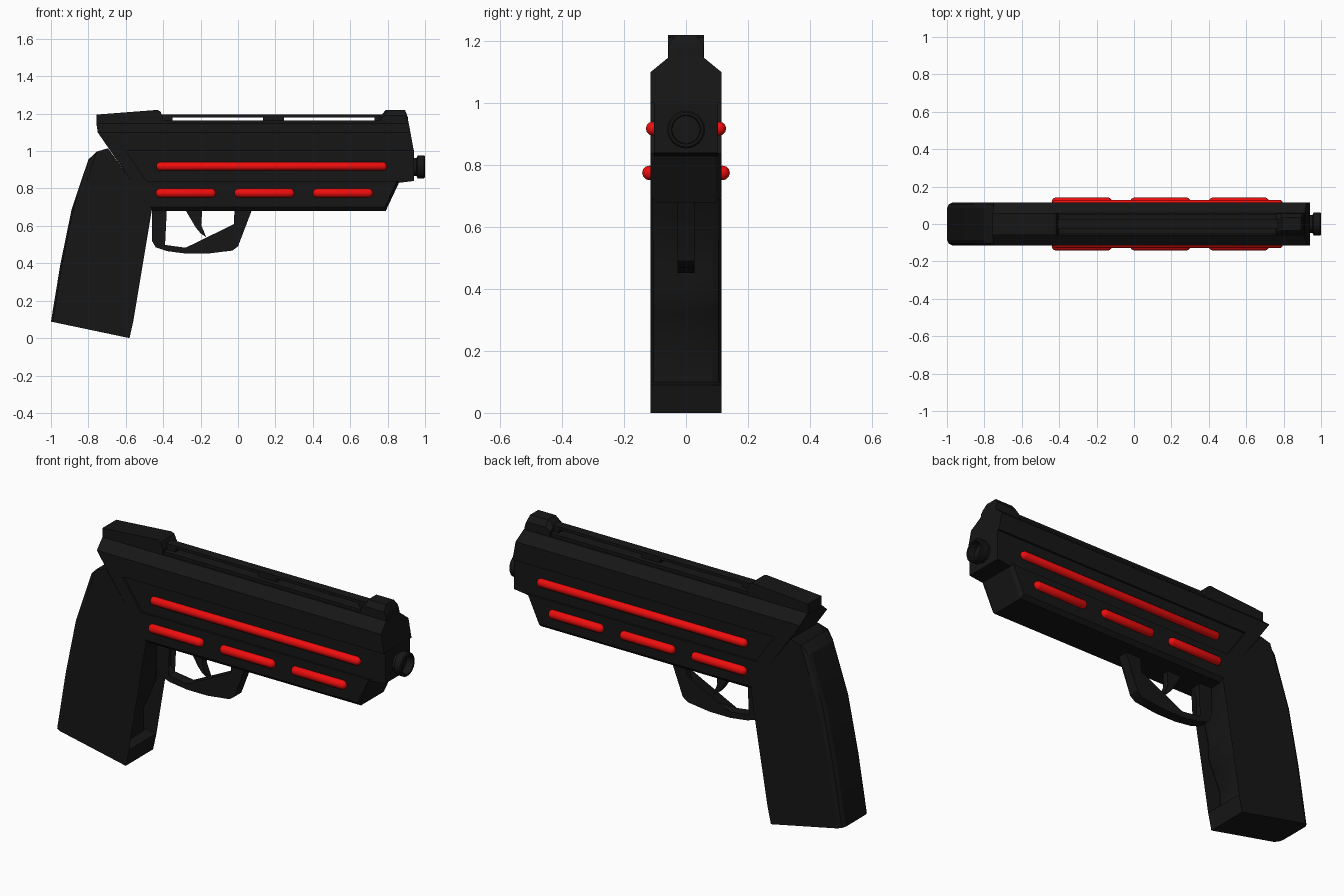
import bpy, bmesh, math
from mathutils import Matrix


def material(name, color):
    m = bpy.data.materials.new(name)
    m.diffuse_color = (*color, 1)
    return m


BLACK = material("black", (0.008, 0.008, 0.008))
RED = material("red", (0.85, 0.004, 0.004))


def finish(bm, name, mat=BLACK, smooth=None):
    bmesh.ops.recalc_face_normals(bm, faces=bm.faces)
    me = bpy.data.meshes.new(name)
    bm.to_mesh(me)
    bm.free()
    ob = bpy.data.objects.new(name, me)
    bpy.context.collection.objects.link(ob)
    me.materials.append(mat)
    if smooth:
        bpy.ops.object.select_all(action='DESELECT')
        ob.select_set(True)
        bpy.context.view_layer.objects.active = ob
        bpy.ops.object.shade_smooth_by_angle(angle=math.radians(smooth))
    return ob


def slab(name, layers, smooth=None):
    """Side profiles (x, z) at half-widths y, outermost first, mirrored across y = 0."""
    full = [(-y, p) for y, p in layers] + [(y, p) for y, p in reversed(layers)]
    bm = bmesh.new()
    rings = [[bm.verts.new((x, y, z)) for x, z in p] for y, p in full]
    n = len(rings[0])
    for a, b in zip(rings, rings[1:]):
        for i in range(n):
            j = (i + 1) % n
            bm.faces.new((a[i], a[j], b[j], b[i]))
    caps = [bm.faces.new(rings[0]), bm.faces.new(rings[-1])]
    bmesh.ops.triangulate(bm, faces=caps)
    return finish(bm, name, BLACK, smooth)


# Slide with chamfered top
slab("slide", [
    (0.115, [(-0.695, 1.02), (-0.75, 1.10), (0.922, 1.10), (0.94, 1.0), (-0.68, 1.0)]),
    (0.058, [(-0.695, 1.02), (-0.757, 1.147), (0.913, 1.147), (0.94, 1.0), (-0.68, 1.0)])])

# Recessed side panel behind the upper light strips
slab("side_panel", [(0.104, [(-0.66, 1.005), (0.94, 1.005), (0.94, 0.84), (0.86, 0.83), (-0.55, 0.83)])])

# Lower frame with chamfered underside and sloped nose
slab("lower_frame", [
    (0.115, [(-0.695, 1.02), (-0.60, 1.0), (-0.49, 0.84), (0.85, 0.84), (0.785, 0.70), (-0.47, 0.70)]),
    (0.095, [(-0.695, 1.02), (-0.60, 1.0), (-0.49, 0.84), (0.865, 0.84), (0.79, 0.68), (-0.46, 0.68)])])

# Rear sight block, top deck and front sight
slab("rear_sight", [(0.058, [(-0.757, 1.14), (-0.757, 1.195), (-0.43, 1.22), (-0.415, 1.212),
                             (-0.40, 1.18), (-0.40, 1.14)])])
slab("top_deck", [(0.05, [(-0.41, 1.14), (-0.41, 1.163), (0.80, 1.163), (0.80, 1.14)])])
slab("front_sight", [
    (0.056, [(0.76, 1.14), (0.76, 1.17), (0.785, 1.19), (0.90, 1.19), (0.908, 1.17), (0.913, 1.14)]),
    (0.034, [(0.76, 1.14), (0.76, 1.185), (0.79, 1.22), (0.893, 1.22), (0.908, 1.18), (0.913, 1.14)])])

# Thin sighting rail on three posts
slab("sight_rail", [(0.025, [(-0.41, 1.18), (-0.41, 1.195), (0.78, 1.195), (0.78, 1.18)])])
for i, (a, b) in enumerate([(-0.41, -0.35), (0.135, 0.245), (0.73, 0.79)]):
    slab(f"rail_post_{i + 1}", [(0.025, [(a, 1.155), (a, 1.185), (b, 1.185), (b, 1.155)])])

# Grip: inset outer layers round off the back and finger edges
grip_mid = [(-0.695, 1.015), (-0.735, 0.975), (-0.755, 0.997), (-0.80, 0.955), (-0.89, 0.687), (-0.95, 0.393),
            (-1.0, 0.088), (-0.58, 0.0), (-0.56, 0.09), (-0.615, 0.10), (-0.615, 0.22),
            (-0.57, 0.32), (-0.545, 0.38), (-0.54, 0.47), (-0.52, 0.56), (-0.46, 0.69)]
inset = [0, 0, 0, 1, 1, 1, 1, 0, 0, -1, -1, -1, -1, -1, -1, 0]


def shrunk(d):
    return [(x + d * k, z - (0.21 * d if i == 6 else 0)) for i, ((x, z), k) in enumerate(zip(grip_mid, inset))]


slab("grip", [(0.115, shrunk(0.03)), (0.105, shrunk(0.01)), (0.085, grip_mid)], smooth=25)

# Trigger guard loop and trigger
slab("trigger_guard", [(0.028, [
    (-0.46, 0.70), (-0.46, 0.52), (-0.44, 0.485), (-0.38, 0.465), (-0.28, 0.452), (-0.16, 0.452),
    (-0.03, 0.468), (0.0, 0.49), (0.03, 0.59), (0.08, 0.70),
    (-0.02, 0.70), (-0.02, 0.66), (0.0, 0.62), (-0.025, 0.51), (-0.05, 0.495), (-0.16, 0.483),
    (-0.28, 0.483), (-0.39, 0.498), (-0.415, 0.525), (-0.415, 0.63), (-0.38, 0.70)])], smooth=30)
slab("trigger", [(0.018, [
    (-0.29, 0.70), (-0.25, 0.66), (-0.225, 0.59), (-0.20, 0.56), (-0.17, 0.54),
    (-0.195, 0.60), (-0.205, 0.65), (-0.19, 0.70)])], smooth=30)

# Muzzle: lathed stepped tube with a shallow bore
bm = bmesh.new()
profile = [(0.93, 0.048), (0.955, 0.048), (0.96, 0.061), (0.995, 0.061), (1.0, 0.056),
           (1.0, 0.047), (0.96, 0.045), (0.96, 0.0)]
vs = [bm.verts.new((x, 0, 0.915 + r)) for x, r in profile]
es = [bm.edges.new(p) for p in zip(vs, vs[1:])]
bmesh.ops.spin(bm, geom=vs + es, cent=(0, 0, 0.915), axis=(1, 0, 0), angle=2 * math.pi, steps=24)
bmesh.ops.remove_doubles(bm, verts=bm.verts, dist=1e-5)
finish(bm, "muzzle", smooth=35)


# Glowing light strips: capsules stretched along x, on both sides
def light(name, x0, x1, y, z, r):
    bm = bmesh.new()
    bmesh.ops.create_uvsphere(bm, u_segments=12, v_segments=9, radius=r,
                              matrix=Matrix.Rotation(math.pi / 2, 4, 'Y'))
    half = (x1 - x0) / 2 - r
    for v in bm.verts:
        v.co.x += math.copysign(half, v.co.x)
    bmesh.ops.translate(bm, verts=bm.verts, vec=((x0 + x1) / 2, y, z))
    finish(bm, name, RED, smooth=60)


for side, s in (("front", -1), ("back", 1)):
    light(f"long_light_{side}", -0.437, 0.797, s * 0.107, 0.918, 0.023)
    for i in range(3):
        x = -0.44 + 0.42 * i
        light(f"short_light_{side}_{i + 1}", x, x + 0.322, s * 0.118, 0.775, 0.024)
